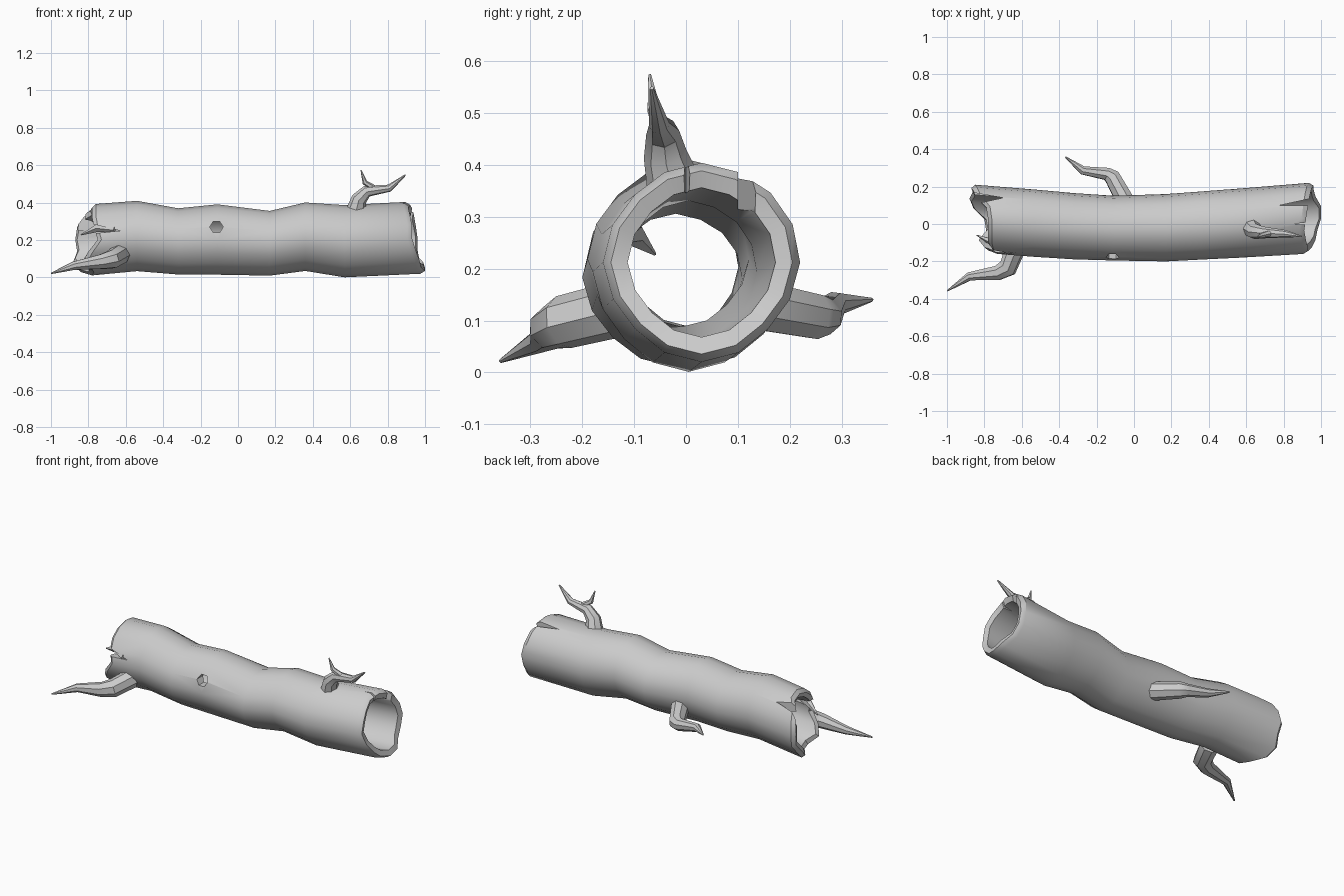
import bpy, bmesh, math
from mathutils import Vector

if "Cube" in bpy.data.objects:
    bpy.data.objects.remove(bpy.data.objects["Cube"])

SIDES = 16


def make_object(name, bm):
    bmesh.ops.recalc_face_normals(bm, faces=bm.faces)
    me = bpy.data.meshes.new(name)
    bm.to_mesh(me)
    bm.free()
    ob = bpy.data.objects.new(name, me)
    bpy.context.collection.objects.link(ob)
    return ob


def activate(ob):
    bpy.ops.object.select_all(action='DESELECT')
    ob.select_set(True)
    bpy.context.view_layer.objects.active = ob


def smooth(ob, angle=35):
    activate(ob)
    bpy.ops.object.shade_smooth_by_angle(angle=math.radians(angle))


def bridge(bm, a, b):
    n = len(a)
    for i in range(n):
        j = (i + 1) % n
        bm.faces.new((a[i], a[j], b[j], b[i]))


def prism(name, pts, vec):
    bm = bmesh.new()
    a = [bm.verts.new(p) for p in pts]
    b = [bm.verts.new(Vector(p) + Vector(vec)) for p in pts]
    bm.faces.new(a)
    bm.faces.new(b)
    bridge(bm, a, b)
    return make_object(name, bm)


def branch(name, path, sides=8):
    """Tapered tube along (x, y, z, radius) points."""
    pts = [Vector(p[:3]) for p in path]
    bm = bmesh.new()
    rings = []
    for i, p in enumerate(pts):
        d = Vector()
        if i > 0:
            d += (p - pts[i - 1]).normalized()
        if i < len(pts) - 1:
            d += (pts[i + 1] - p).normalized()
        d.normalize()
        u = d.cross(Vector((0.3, 0.5, 1)) if abs(d.z) < 0.8 else Vector((0, 1, 0)))
        if i > 0:
            u = last - d * last.dot(d)      # carry the frame along to avoid twist
        u.normalize()
        last = u
        v = d.cross(u)
        rings.append([bm.verts.new(p + path[i][3] * (u * math.cos(t) + v * math.sin(t)))
                      for t in (2 * math.pi * k / sides for k in range(sides))])
    for a, b in zip(rings, rings[1:]):
        bridge(bm, a, b)
    bm.faces.new(rings[0])
    bm.faces.new(rings[-1])
    ob = make_object(name, bm)
    smooth(ob, 40)
    return ob


# Hollow log: x, centre y, centre z, half width, half height
stations = [(-0.80, 0.025, 0.202, 0.185, 0.191), (-0.54, 0.005, 0.222, 0.180, 0.188),
            (-0.32, -0.012, 0.193, 0.177, 0.177), (-0.11, -0.022, 0.203, 0.173, 0.188),
            (0.17, -0.020, 0.183, 0.180, 0.173), (0.36, -0.008, 0.218, 0.182, 0.183),
            (0.57, 0.005, 0.194, 0.185, 0.193), (0.93, 0.030, 0.212, 0.190, 0.192)]
# Uneven broken ends, listed from the top round by the back
left_end = [-.78, -.79, -.84, -.86, -.87, -.86, -.88, -.86,
            -.80, -.79, -.83, -.80, -.75, -.77, -.78, -.78]
right_end = [.92, .93, .94, .95, .96, .96, .97, 1.0,
             1.0, .98, .97, .95, .93, .93, .92, .91]
ridge = [1, .98, .99, 1, 1, .97, .95, .98, 1, .98, .95, .97, 1, .98, .96, .98]

bm = bmesh.new()


def log_ring(st, scale, ends=None, inset=0.0):
    x, yc, zc, ry, rz = st
    ring = []
    for i in range(SIDES):
        a = 2 * math.pi * i / SIDES
        r = scale * ridge[i]
        ring.append(bm.verts.new((ends[i] + inset if ends else x,
                                  yc + ry * r * math.sin(a), zc + rz * r * math.cos(a))))
    return ring


first, last_st, mid = stations[0], stations[-1], stations[1:-1]
rings = [log_ring(first, 0.9, left_end), log_ring(first, 1.0, left_end, 0.02)]
rings += [log_ring(s, 1.0) for s in mid]
rings += [log_ring(last_st, 1.0, right_end, -0.025), log_ring(last_st, 0.92, right_end)]
rings += [log_ring(last_st, 0.75, right_end, -0.01)]
rings += [log_ring(s, 0.71) for s in reversed(mid)]
rings += [log_ring(first, 0.76, left_end, 0.01)]
for k in range(len(rings)):
    bridge(bm, rings[k], rings[(k + 1) % len(rings)])
log = make_object("hollow_log", bm)

# Knot hole and cracks cut out of the log wall
cutters = [
    prism("knot_hole_cutter",
          [(-0.115 + 0.036 * math.cos(t), -0.3, 0.27 + 0.033 * math.sin(t))
           for t in (math.pi * k / 3 for k in range(6))], (0, 0.22, 0)),
    prism("front_crack_cutter",
          [(-0.63, -0.3, 0.25), (-0.92, -0.3, 0.22), (-0.92, -0.3, 0.32)], (0, 0.24, 0)),
    prism("left_top_crack_cutter",
          [(-0.70, 0.14, 0.25), (-0.93, 0.09, 0.25), (-0.93, 0.18, 0.25)], (0, 0, 0.3)),
    prism("right_top_crack_cutter",
          [(0.78, 0.10, 0.28), (1.03, 0.10, 0.28), (1.03, 0.155, 0.28)], (0, 0, 0.3)),
    prism("right_thin_crack_cutter",
          [(0.85, 0.0, 0.28), (1.03, -0.01, 0.28), (1.03, 0.02, 0.28)], (0, 0, 0.3)),
]
activate(log)
for c in cutters:
    mod = log.modifiers.new(c.name, 'BOOLEAN')
    mod.operation = 'DIFFERENCE'
    mod.solver = 'EXACT'
    mod.object = c
    bpy.ops.object.modifier_apply(modifier=mod.name)
for c in cutters:
    bpy.data.objects.remove(c)
smooth(log)

# Branches
branch("front_branch", [(-0.63, -0.12, 0.125, 0.055), (-0.675, -0.235, 0.097, 0.052),
                        (-0.73, -0.262, 0.085, 0.042), (-0.88, -0.28, 0.062, 0.024),
                        (-0.998, -0.357, 0.022, 0.004)])
branch("top_branch", [(0.63, -0.02, 0.35, 0.055), (0.648, -0.04, 0.42, 0.042),
                      (0.69, -0.045, 0.462, 0.032), (0.81, -0.052, 0.478, 0.02),
                      (0.895, -0.066, 0.548, 0.004)])
branch("top_twig", [(0.735, -0.047, 0.472, 0.018), (0.678, -0.062, 0.508, 0.014),
                    (0.658, -0.07, 0.574, 0.003)], 6)
branch("back_branch", [(-0.04, 0.11, 0.135, 0.052), (-0.115, 0.248, 0.108, 0.046),
                       (-0.145, 0.268, 0.108, 0.036), (-0.275, 0.287, 0.132, 0.024),
                       (-0.366, 0.358, 0.14, 0.004)])

# Bent splinter at the front crack
branch("crack_splinter", [(-0.66, -0.15, 0.255, 0.016), (-0.75, -0.10, 0.265, 0.022),
                          (-0.84, -0.06, 0.228, 0.003)], 5)
